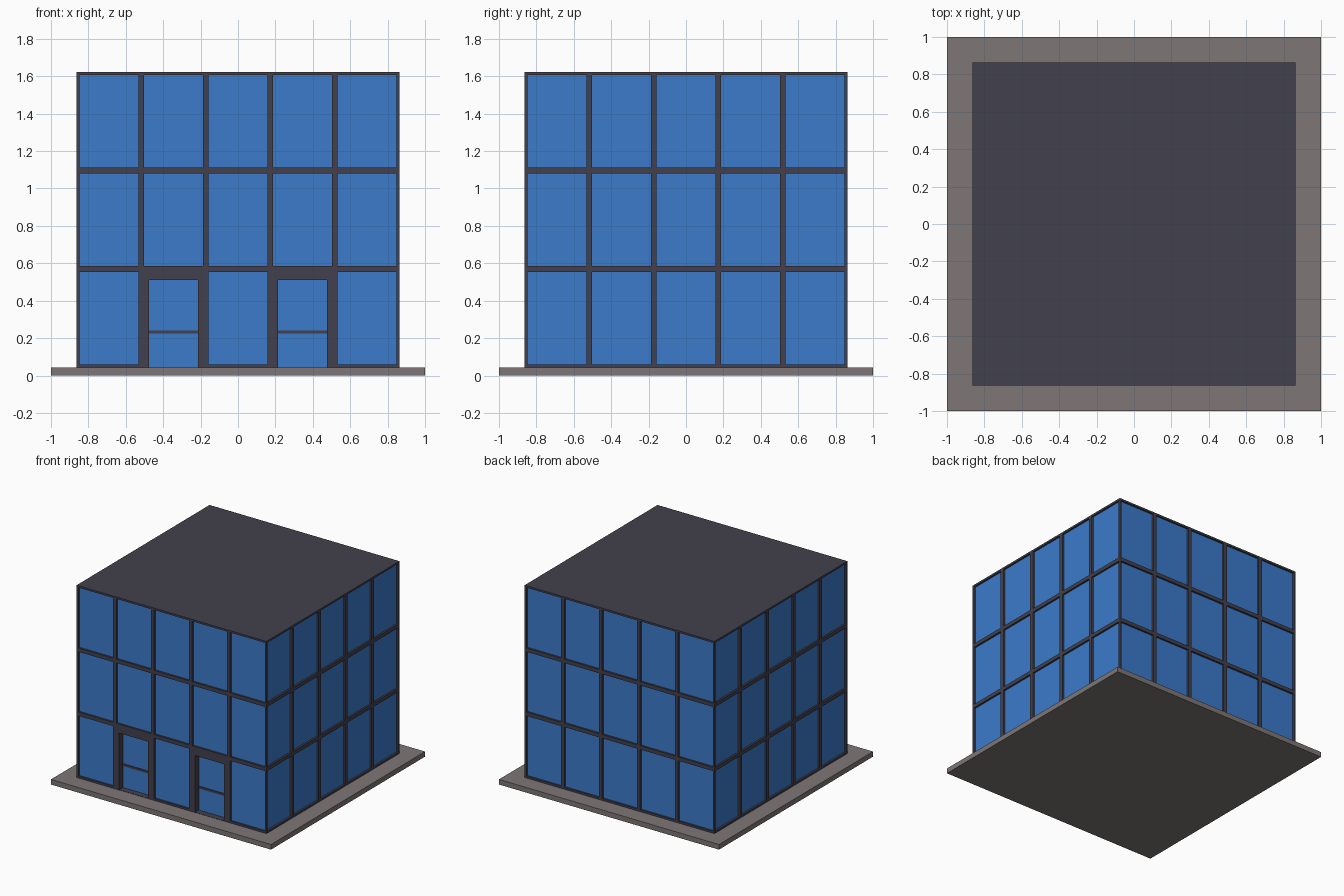
import bpy, bmesh
from math import radians
from mathutils import Matrix, Vector

cube = bpy.data.objects.get("Cube")
if cube:
    bpy.data.objects.remove(cube, do_unlink=True)

HALF = 0.863          # half width of the building
BASE, TOP = 0.042, 1.622
DOOR_DEPTH = 0.05


def material(name, rgb):
    m = bpy.data.materials.new(name)
    m.use_nodes = True
    m.diffuse_color = (*rgb, 1)
    m.node_tree.nodes["Principled BSDF"].inputs["Base Color"].default_value = (*rgb, 1)
    return m


frame = material("dark frame", (0.055, 0.053, 0.075))
glass = material("blue glass", (0.044, 0.197, 0.6))
paving = material("grey paving", (0.208, 0.18, 0.18))


def finish(name, bm, *mats):
    mesh = bpy.data.meshes.new(name)
    bm.to_mesh(mesh)
    bm.free()
    for m in mats:
        mesh.materials.append(m)
    obj = bpy.data.objects.new(name, mesh)
    bpy.context.scene.collection.objects.link(obj)
    return obj


def box(name, centre, size, mat):
    bm = bmesh.new()
    bmesh.ops.create_cube(bm, size=1, matrix=Matrix.Translation(centre) @ Matrix.Diagonal((*size, 1)))
    return finish(name, bm, mat)


def inset(bm, faces, width, depth):
    bm.normal_update()
    bmesh.ops.inset_individual(bm, faces=faces, thickness=width, depth=0, use_even_offset=True)
    return recess(bm, faces, depth) if depth else faces


def recess(bm, faces, depth):
    # push the panes straight back, leaving square reveals
    bm.normal_update()
    bmesh.ops.inset_individual(bm, faces=faces, thickness=0, depth=-depth)
    return faces


# Paved slab
box("ground_slab", (0, 0, BASE / 2), (2, 2, BASE), paving)

# Four facades, each a grid of five bays by three storeys
bm = bmesh.new()
for turn in range(4):
    place = (Matrix.Rotation(radians(90 * turn), 4, 'Z')
             @ Matrix.Translation((0, -HALF, (BASE + TOP) / 2))
             @ Matrix.Rotation(radians(90), 4, 'X')
             @ Matrix.Diagonal((HALF, (TOP - BASE) / 2, 1, 1)))
    bmesh.ops.create_grid(bm, x_segments=5, y_segments=3, size=1, matrix=place)
bmesh.ops.remove_doubles(bm, verts=bm.verts, dist=0.001)
cells = list(bm.faces)

# Flat roof and floor close the shell
rims = [e for e in bm.edges if e.is_boundary]
bmesh.ops.edgeloop_fill(bm, edges=rims)
bmesh.ops.recalc_face_normals(bm, faces=bm.faces)


def is_door(face):
    c = face.calc_center_median()
    return c.y < -HALF + 0.01 and c.z < 0.5 and 0.2 < abs(c.x) < 0.5


doors = [f for f in cells if is_door(f)]
windows = [f for f in cells if f not in doors]

# Recessed window panes
inset(bm, windows, 0.0155, 0.015)

# Deeper doorways with a heavier surround
inset(bm, doors, 0.0415, 0)
for f in doors:
    mid = f.calc_center_median().z
    for v in f.verts:
        v.co.z = 0.51 if v.co.z > mid else BASE + 0.002
recess(bm, doors, DOOR_DEPTH)

for f in windows + doors:
    f.material_index = 1
finish("building_shell", bm, frame, glass)

# Horizontal push bars across the doors
for side, name in ((-1, "right_door_bar"), (1, "left_door_bar")):
    box(name, Vector((side * HALF * 0.4, -HALF + DOOR_DEPTH - 0.002, 0.233)),
        (0.262, 0.012, 0.017), frame)
